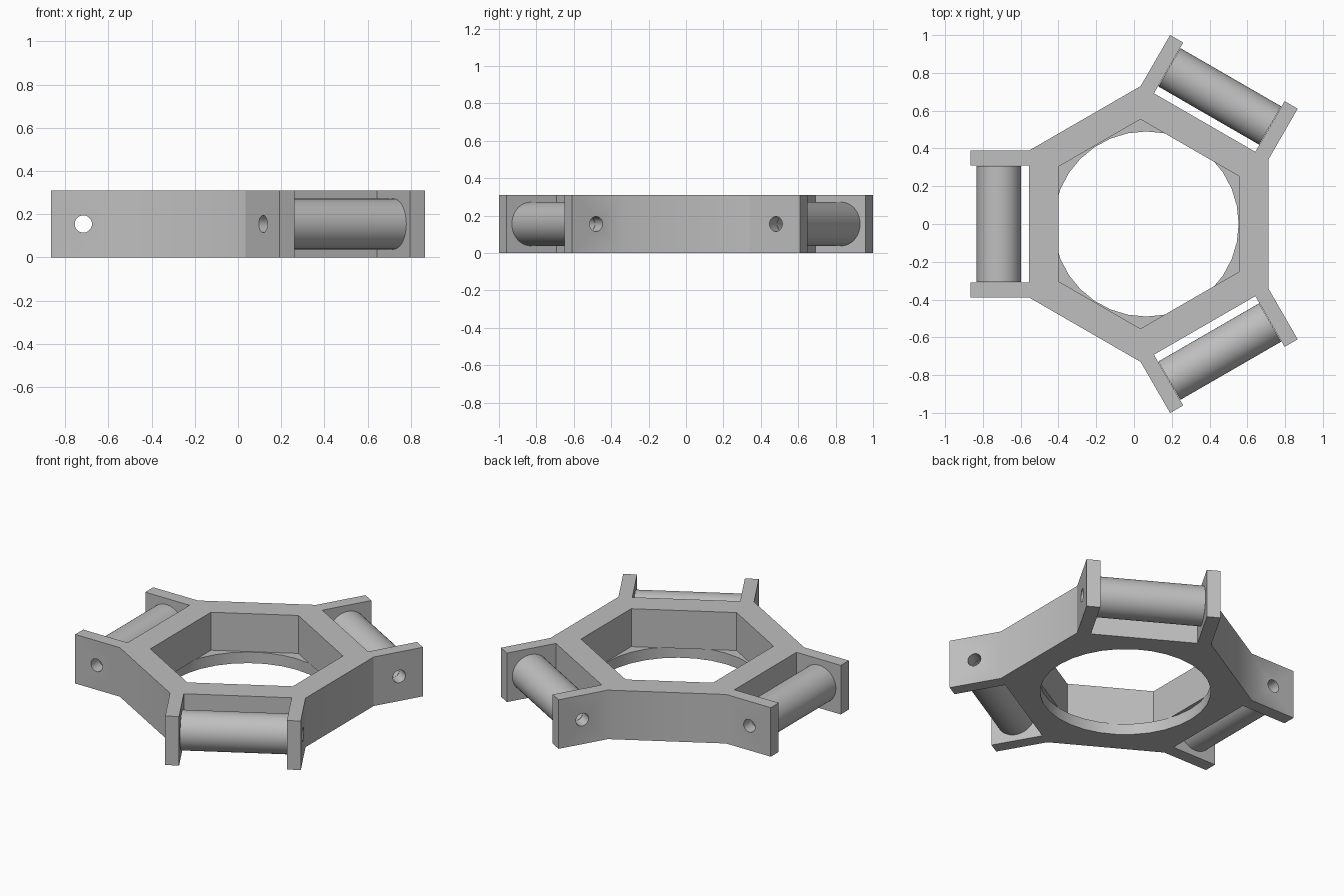
import bpy, bmesh
from math import pi, cos, sin
from mathutils import Matrix, Vector

if "Cube" in bpy.data.objects:
    bpy.data.objects.remove(bpy.data.objects["Cube"], do_unlink=True)

HEIGHT, LIP = 0.31, 0.07
CENTER = Vector((0.064, 0, 0))
ARM_ANGLES = [pi / 3, pi, 5 * pi / 3]
AXLE_RADIUS = 0.78

grey = bpy.data.materials.new("satin grey")
grey.use_nodes = True
colour = (0.52, 0.52, 0.52, 1)
grey.diffuse_color = colour
grey.node_tree.nodes["Principled BSDF"].inputs["Base Color"].default_value = colour


def prism(name, points, z0, z1, matrix=Matrix()):
    """Extrude a closed outline from z0 to z1 and place it."""
    bm = bmesh.new()
    face = bm.faces.new([bm.verts.new((x, y, z0)) for x, y in points])
    top = bmesh.ops.extrude_face_region(bm, geom=[face])["geom"]
    bmesh.ops.translate(bm, vec=(0, 0, z1 - z0),
                        verts=[v for v in top if isinstance(v, bmesh.types.BMVert)])
    bmesh.ops.recalc_face_normals(bm, faces=bm.faces)
    bm.transform(Matrix.Translation(CENTER) @ matrix)
    mesh = bpy.data.meshes.new(name)
    bm.to_mesh(mesh)
    bm.free()
    mesh.materials.append(grey)
    obj = bpy.data.objects.new(name, mesh)
    bpy.context.collection.objects.link(obj)
    return obj


def circle(radius, sides):
    return [(radius * cos(2 * pi * i / sides), radius * sin(2 * pi * i / sides))
            for i in range(sides)]


def around(points):
    """Repeat (radial, sideways) points at each of the three arms."""
    return [(r * cos(a) - t * sin(a), r * sin(a) + t * cos(a))
            for a in ARM_ANGLES for r, t in points]


def cut(target, cutter):
    cutter.hide_render = True
    mod = target.modifiers.new("cut", "BOOLEAN")
    mod.operation, mod.solver, mod.object = "DIFFERENCE", "EXACT", cutter
    bpy.context.view_layer.objects.active = target
    bpy.ops.object.modifier_apply(modifier=mod.name)


def smooth(obj):
    bpy.ops.object.select_all(action="DESELECT")
    obj.select_set(True)
    bpy.context.view_layer.objects.active = obj
    bpy.ops.object.shade_smooth_by_angle(angle=pi / 6)


# Six-sided frame with three forked brackets
half = [(0.618, 0.39), (0.93, 0.39), (0.93, 0.31), (0.62, 0.31)]
fork = [(r, -t) for r, t in half] + half[::-1]
frame = prism("frame", around(fork), 0, HEIGHT)

# Hexagonal pocket above a round opening in the floor
pocket = prism("pocket_cutter", around([(0.465, -0.303), (0.465, 0.303)]), LIP, 0.5)
opening = prism("opening_cutter", circle(0.49, 32), -0.1, LIP)
helpers = [pocket, opening]
cut(frame, pocket)
cut(frame, opening)

# Rollers with axle holes running through them and the brackets
for i, angle in enumerate(ARM_ANGLES):
    place = (Matrix.Rotation(angle, 4, "Z")
             @ Matrix.Translation((AXLE_RADIUS, 0, HEIGHT / 2))
             @ Matrix.Rotation(pi / 2, 4, "X"))
    roller = prism(f"roller_{i + 1}", circle(0.117, 48), -0.308, 0.308, place)
    axle = prism("axle_cutter", circle(0.04, 24), -0.45, 0.45, place)
    cut(frame, axle)
    cut(roller, axle)
    smooth(roller)
    helpers.append(axle)

smooth(frame)
for helper in helpers:
    bpy.data.objects.remove(helper, do_unlink=True)
